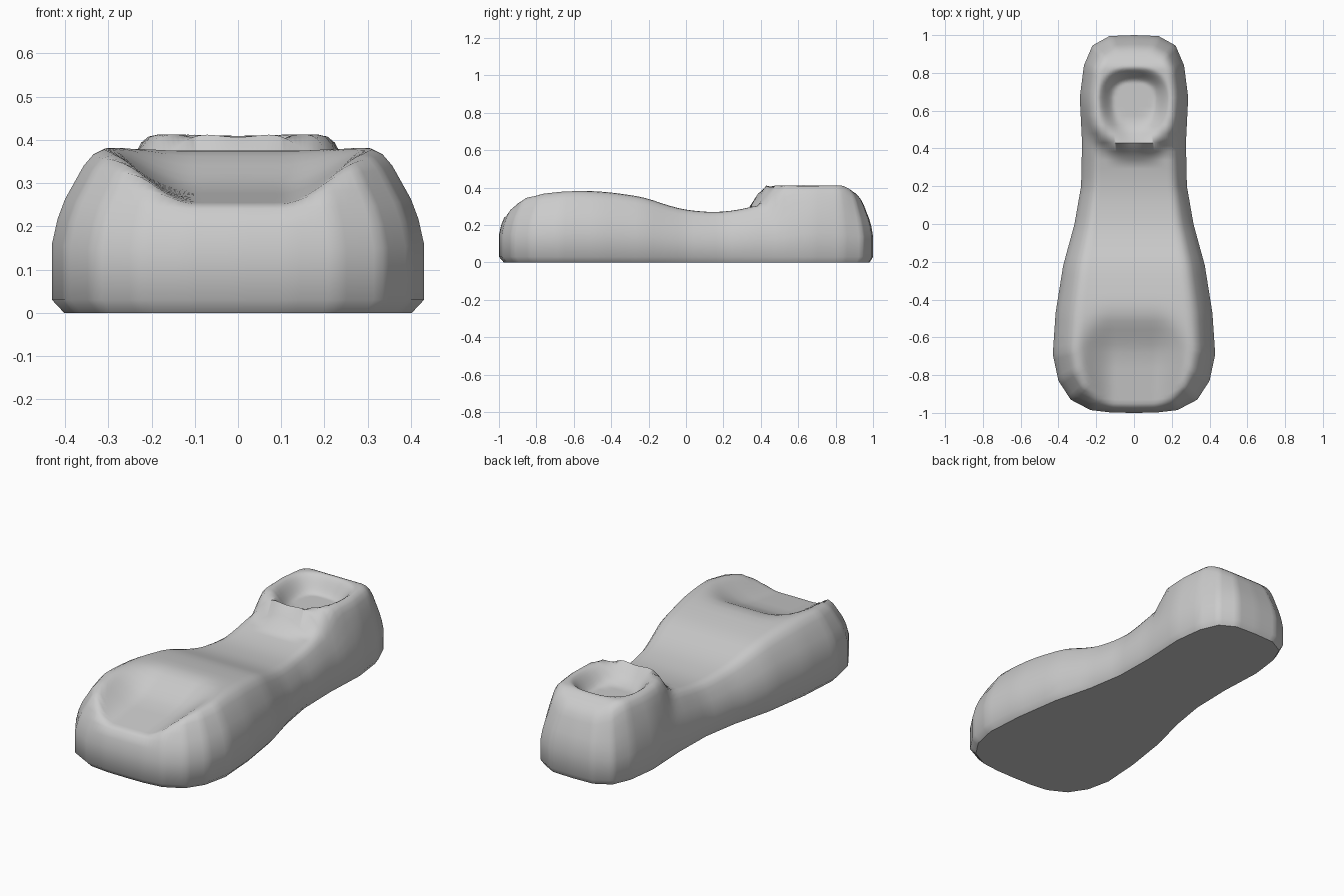
import bpy, bmesh, math

if "Cube" in bpy.data.objects:
    bpy.data.objects.remove(bpy.data.objects["Cube"])

# Plan outline of the right half, front (-y) to back (+y): (half width, y)
OUTLINE = [(0, -1), (.12, -.998), (.23, -.985), (.335, -.93), (.40, -.83), (.43, -.69),
           (.415, -.47), (.375, -.22), (.315, 0), (.28, .2), (.275, .43), (.287, .67),
           (.265, .84), (.22, .945), (.13, .995), (0, 1)]
# Height along the length, without the dished ends: (y, z)
CREST = [(-1, .35), (-.77, .375), (-.6, .388), (-.4, .375), (-.22, .348), (-.1, .305),
         (0, .28), (.15, .267), (.28, .28), (.40, .31), (1, .32)]
# Floor of the front scoop
SCOOP = [(-1, .245), (-.93, .255), (-.7, .285), (-.62, .31), (-.5, .37), (-.42, .40)]
# Rounded shoulder: (scale towards spine, fraction of height)
SHOULDER = [(1, .42), (.97, .57), (.93, .69), (.88, .79), (.83, .89), (.78, .955), (.72, .99), (.66, 1)]
SUB = 5


def lerp(a, b, t):
    return a + (b - a) * t


def table(pts, v):
    if v <= pts[0][0]:
        return pts[0][1]
    for (a, p), (b, q) in zip(pts, pts[1:]):
        if v <= b:
            return lerp(p, q, (v - a) / (b - a))
    return pts[-1][1]


def soft_table(pts, v, r=.05):
    return sum(table(pts, v + r * k / 2) for k in range(-2, 3)) / 5


def step(a, b, v):
    t = max(0, min(1, (v - a) / (b - a)))
    return t * t * (3 - 2 * t)


def soft_min(a, b, k=.025):
    h = max(0, k - abs(a - b)) / k
    return min(a, b) - h * h * k / 4


def top_height(x, y, frac):
    # crest, raised into a round rim at the back
    d_rim = math.hypot(x / .25, (y - .67) / (.25 if y < .67 else .33))
    rim = lerp(.412, .335, step(.82, .98, y))
    crest = lerp(rim, soft_table(CREST, y), step(1.0, 1.32, d_rim))
    z = crest * frac
    # open scoop at the front
    if y < -.3:
        scoop = lerp(soft_table(SCOOP, y), .42, step(.10, .40, abs(x)))
        z = soft_min(z, scoop)
    # closed bowl at the back
    p = 2 if y < .65 else 2.6
    d_bowl = (abs(x / .19) ** p + abs((y - .65) / (.23 if y < .65 else .18)) ** p) ** (1 / p)
    if y > .3:
        z = min(z, lerp(.325, z, step(.55, 1.03, d_bowl)))
    return z


def spine(y):
    return max(-.6, min(.72, y))


# Full outline, mirrored and subdivided
half = []
for (x0, y0), (x1, y1) in zip(OUTLINE, OUTLINE[1:]):
    half += [(lerp(x0, x1, i / SUB), lerp(y0, y1, i / SUB)) for i in range(SUB)]
half.append(OUTLINE[-1])
loop = half + [(-x, y) for x, y in half[-2:0:-1]]

bm = bmesh.new()
rings = []
# Chamfered foot of the wall
for inset, z in ((.935, 0), (1, .03)):
    rings.append([bm.verts.new((x * inset, lerp(spine(y), y, inset), z)) for x, y in loop])
# Wall, shoulder and top surface, drawn in towards the central spine
levels = SHOULDER + [(.66 - .04 * i, 1) for i in range(1, 17)] + [(0, 1)]
for s, frac in levels:
    ring = []
    for x, y in loop:
        px, py = x * s, lerp(spine(y), y, s)
        ring.append(bm.verts.new((px, py, top_height(px, py, frac))))
    rings.append(ring)
n = len(loop)
for a, b in zip(rings, rings[1:]):
    for i in range(n):
        j = (i + 1) % n
        bm.faces.new((a[i], a[j], b[j], b[i]))
bm.faces.new(rings[0][::-1])
bmesh.ops.remove_doubles(bm, verts=bm.verts, dist=.0005)
bmesh.ops.recalc_face_normals(bm, faces=bm.faces)

mesh = bpy.data.meshes.new("dished_rest")
bm.to_mesh(mesh)
bm.free()
rest = bpy.data.objects.new("dished_rest", mesh)
bpy.context.collection.objects.link(rest)
bpy.context.view_layer.objects.active = rest
rest.select_set(True)
bpy.ops.object.shade_smooth_by_angle(angle=math.radians(65))
# Flat underside
for p in mesh.polygons:
    if p.normal.z < -.98:
        p.use_smooth = False
